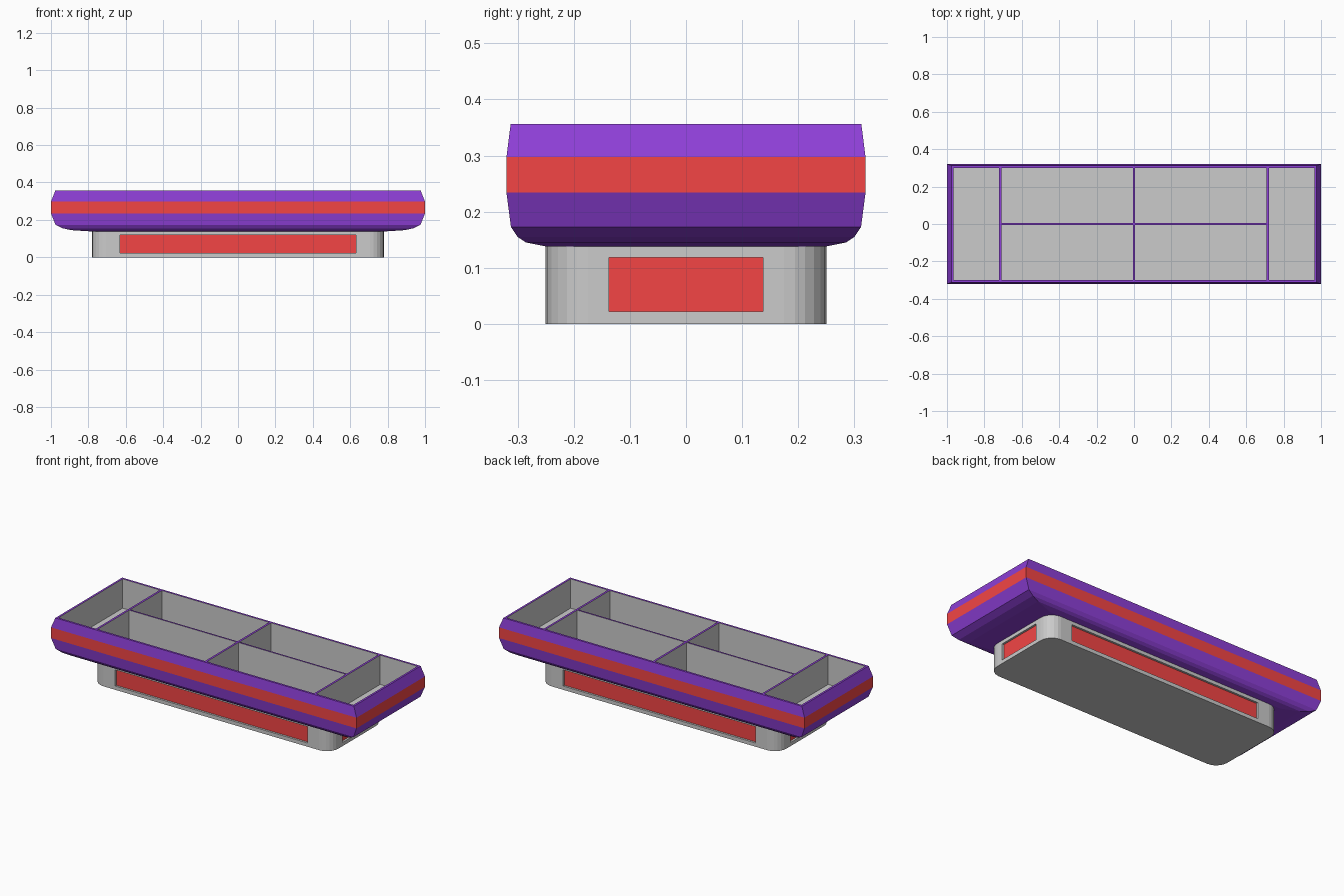
import bpy, bmesh
from math import sin, cos, radians

if "Cube" in bpy.data.objects:
    bpy.data.objects.remove(bpy.data.objects["Cube"])


def material(name, rgb):
    m = bpy.data.materials.new(name)
    m.diffuse_color = (*rgb, 1)
    m.use_nodes = True
    m.node_tree.nodes["Principled BSDF"].inputs["Base Color"].default_value = m.diffuse_color
    return m


PURPLE = material("purple", (0.27, 0.05, 0.68))
RED = material("red", (0.9, 0.06, 0.06))
GREY = material("grey", (0.8, 0.8, 0.8))


def finish(name, bm, mats):
    bm.normal_update()
    me = bpy.data.meshes.new(name)
    bm.to_mesh(me)
    bm.free()
    for m in mats:
        me.materials.append(m)
    ob = bpy.data.objects.new(name, me)
    bpy.context.collection.objects.link(ob)
    return ob


def bridge(bm, a, b, mat=0):
    n = len(a)
    for i in range(n):
        j = (i + 1) % n
        bm.faces.new((a[i], a[j], b[j], b[i])).material_index = mat


# Base: rounded-corner block with a recessed red panel on each side
HX, HY, R, TOP, SEG = 0.78, 0.25, 0.075, 0.14, 6
outline = []
for k, (sx, sy) in enumerate([(1, 1), (-1, 1), (-1, -1), (1, -1)]):
    for i in range(SEG + 1):
        a = radians(90 * k + 90 * i / SEG)
        outline.append((sx * (HX - R) + R * cos(a), sy * (HY - R) + R * sin(a)))
bm = bmesh.new()
low = [bm.verts.new((x, y, 0)) for x, y in outline]
high = [bm.verts.new((x, y, TOP)) for x, y in outline]
bridge(bm, low, high)
bm.faces.new(low[::-1])
bm.faces.new(high)
bm.normal_update()
sides = [f for f in bm.faces if abs(f.normal.z) < 0.1
         and max(abs(f.normal.x), abs(f.normal.y)) > 0.999]
for f in sides:
    bmesh.ops.inset_individual(bm, faces=[f], thickness=0.01)
    for v in f.verts:
        if abs(f.normal.y) > 0.9:
            v.co.x = 0.63 if v.co.x > 0 else -0.63
        else:
            v.co.y = 0.137 if v.co.y > 0 else -0.137
        v.co.z = 0.118 if v.co.z > TOP / 2 else 0.022
    inward = f.normal * -0.012
    new = bmesh.ops.extrude_discrete_faces(bm, faces=[f])["faces"][0]
    for v in new.verts:
        v.co += inward
    new.material_index = 1
finish("base", bm, [GREY, RED])

# Tray: stacked rectangular rings, red band round the middle, grey inside
RIM, FLOOR = 0.356, 0.183
rings = [  # half length, half width, height
    (0.78, 0.25, 0.138), (0.89, 0.285, 0.145), (0.9375, 0.30, 0.155),
    (0.975, 0.312, 0.173), (1.0, 0.32, 0.234), (1.0, 0.32, 0.297),
    (0.977, 0.3125, RIM), (0.965, 0.30, RIM), (0.965, 0.30, FLOOR)]
bm = bmesh.new()
loops = [[bm.verts.new((sx * x, sy * y, z))
          for sx, sy in [(1, 1), (-1, 1), (-1, -1), (1, -1)]] for x, y, z in rings]
for i in range(len(loops) - 1):
    bridge(bm, loops[i], loops[i + 1], {4: 1, 7: 2}.get(i, 0))
bm.faces.new(loops[0][::-1])
bm.faces.new(loops[-1]).material_index = 2
finish("tray", bm, [PURPLE, RED, GREY])


# Dividers: grey walls with a purple top edge
def divider(name, x, y, sx, sy):
    bm = bmesh.new()
    bmesh.ops.create_cube(bm, size=1)
    for v in bm.verts:
        v.co.x = x + v.co.x * sx
        v.co.y = y + v.co.y * sy
        v.co.z = RIM if v.co.z > 0 else FLOOR
    bm.normal_update()
    for f in bm.faces:
        f.material_index = 1 if f.normal.z > 0.9 else 0
    finish(name, bm, [GREY, PURPLE])


T, DX = 0.012, 0.715
for label, x in (("left", -DX), ("middle", 0), ("right", DX)):
    divider(label + "_cross_divider", x, 0, T, 0.60)
for label, s in (("left", -1), ("right", 1)):
    divider(label + "_long_divider", s * DX / 2, 0, DX - T, T * 0.8)
